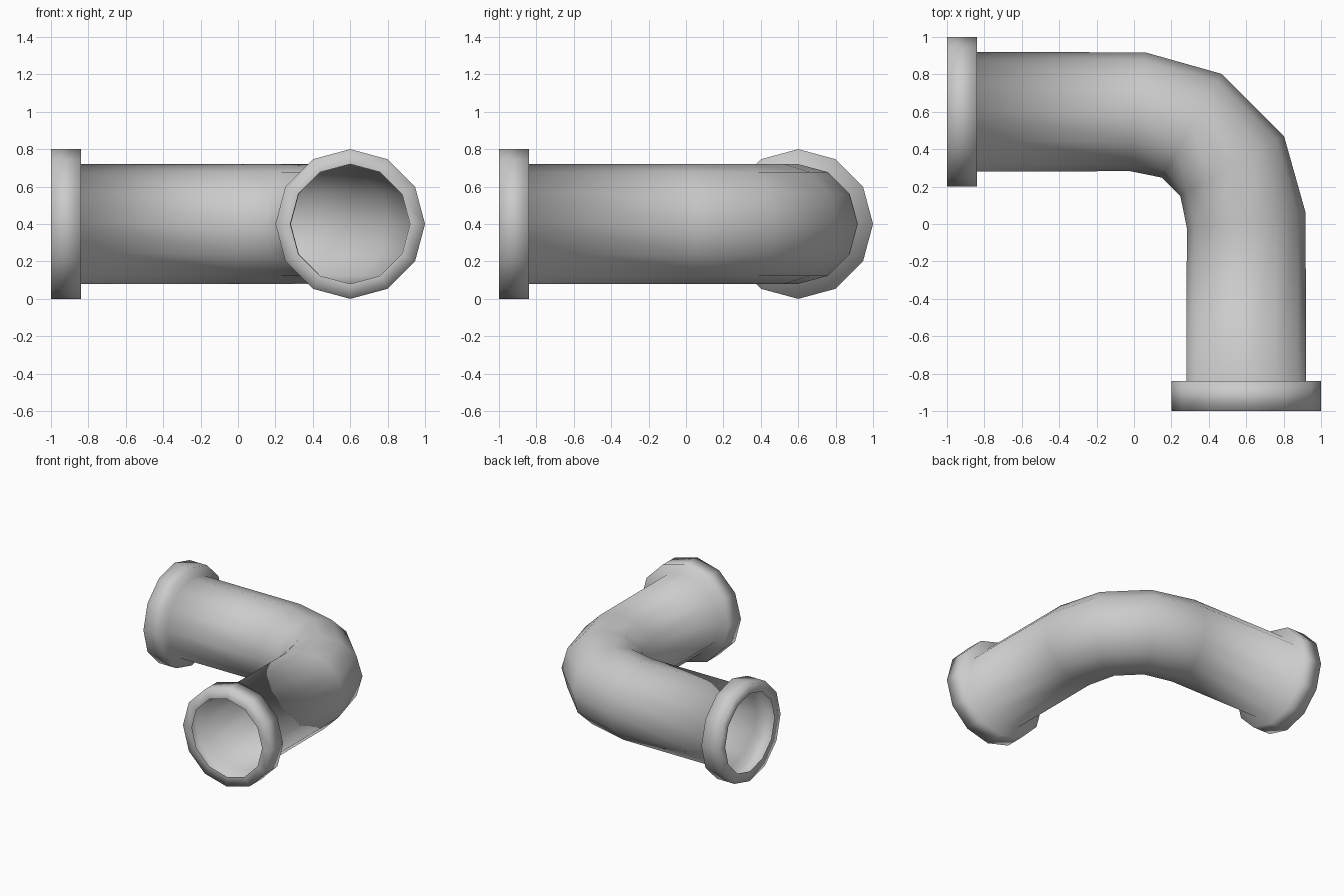
import bpy, bmesh
from math import sin, cos, pi, radians
from mathutils import Vector

if "Cube" in bpy.data.objects:
    bpy.data.objects.remove(bpy.data.objects["Cube"])

SIDES, PIPE_R, FLANGE_R, Z = 12, 0.32, 0.40, 0.40

# Stations along the pipe: (x, y, heading in degrees, radius)
half = [
    (-1.00, 0.60, 0, PIPE_R),        # open mouth
    (-1.00, 0.60, 0, FLANGE_R),      # flange front rim
    (-0.84, 0.60, 0, FLANGE_R),      # flange back rim
    (-0.84, 0.60, 0, PIPE_R),        # pipe leaves the flange
    (0.02, 0.60, -7.3, PIPE_R),      # bend starts
    (0.31, 0.525, -30, PIPE_R),      # in the bend
]
# The second half mirrors the first across the diagonal x = y
stations = half + [(y, x, -90 - a, r) for x, y, a, r in reversed(half)]


def add_ring(bm, x, y, heading, r):
    a = radians(heading)
    side, up = Vector((-sin(a), cos(a), 0)), Vector((0, 0, 1))
    centre = Vector((x, y, Z))
    return [bm.verts.new(centre + r * (cos(t) * side + sin(t) * up))
            for t in (2 * pi * i / SIDES for i in range(SIDES))]


# Elbow pipe with a collar at each open end
bm = bmesh.new()
rings = [add_ring(bm, *s) for s in stations]
for a, b in zip(rings, rings[1:]):
    for i in range(SIDES):
        j = (i + 1) % SIDES
        bm.faces.new((a[i], a[j], b[j], b[i])).smooth = True

mesh = bpy.data.meshes.new("elbow_pipe")
bm.to_mesh(mesh)
bm.free()
bpy.context.collection.objects.link(bpy.data.objects.new("elbow_pipe", mesh))
